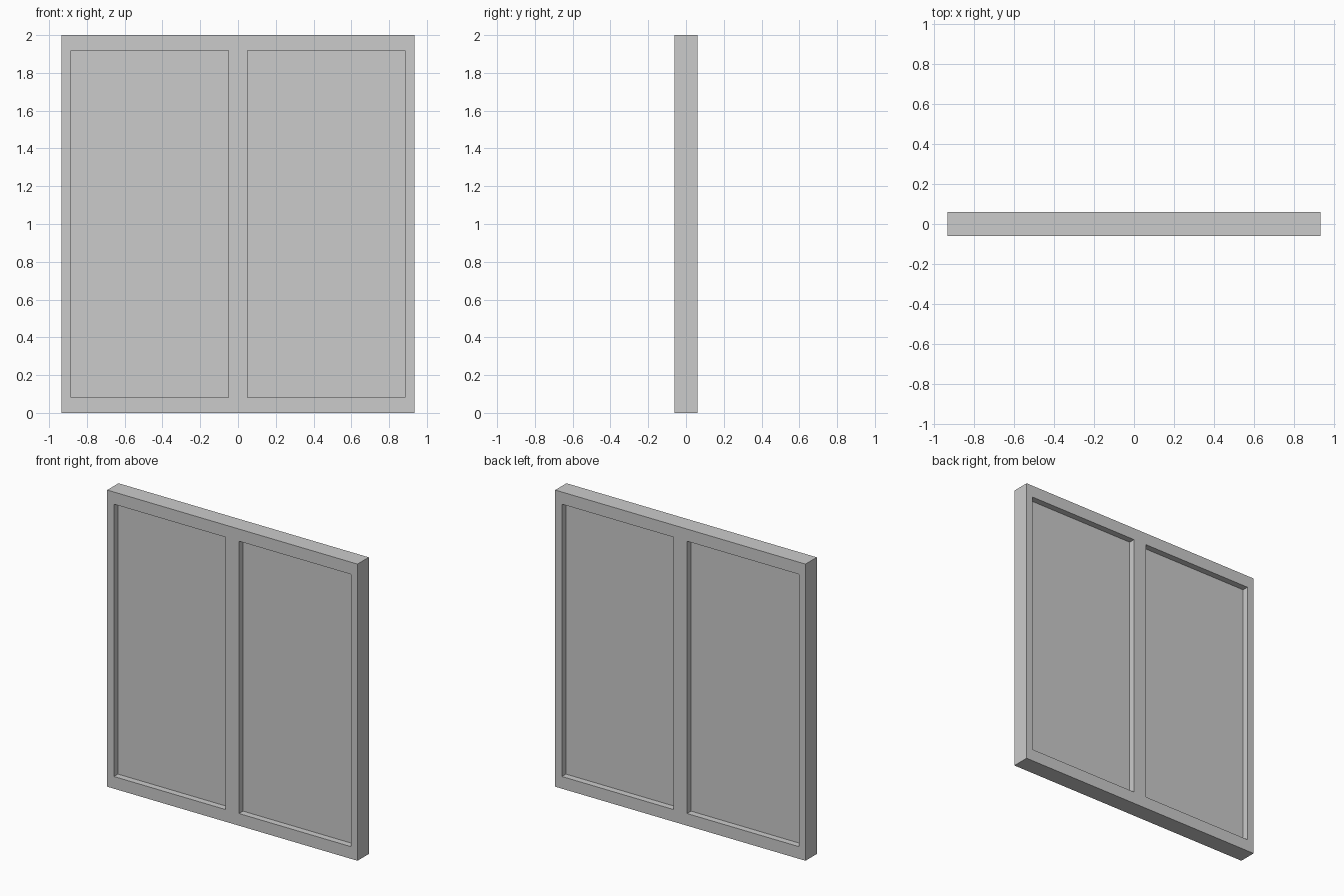
import bpy, bmesh

if "Cube" in bpy.data.objects:
    bpy.data.objects.remove(bpy.data.objects["Cube"])

W, H, D = 0.9333, 2.0, 0.12        # half width, height, frame depth
SIDE, RAIL, MULL = 0.05, 0.082, 0.05  # jamb width, top/bottom rail, half mullion
PANE = 0.034                        # pane thickness


def finish(name, bm):
    bmesh.ops.recalc_face_normals(bm, faces=bm.faces)
    mesh = bpy.data.meshes.new(name)
    bm.to_mesh(mesh)
    bm.free()
    obj = bpy.data.objects.new(name, mesh)
    bpy.context.collection.objects.link(obj)
    return obj


# Frame: a grid of cells minus the two openings, extruded to depth
xs = [-W, -W + SIDE, -MULL, MULL, W - SIDE, W]
zs = [0, RAIL, H - RAIL, H]
bm = bmesh.new()
v = [[bm.verts.new((x, -D / 2, z)) for z in zs] for x in xs]
for i in range(5):
    for j in range(3):
        if j == 1 and i in (1, 3):
            continue
        bm.faces.new((v[i][j], v[i + 1][j], v[i + 1][j + 1], v[i][j + 1]))
ext = bmesh.ops.extrude_face_region(bm, geom=bm.faces[:], use_keep_orig=True)
new_verts = [g for g in ext["geom"] if isinstance(g, bmesh.types.BMVert)]
bmesh.ops.translate(bm, verts=new_verts, vec=(0, D, 0))
finish("window_frame", bm)

# Panes: thin slabs centred in the depth of each opening
pane_w = W - SIDE - MULL
for side, name in ((-1, "left_pane"), (1, "right_pane")):
    bm = bmesh.new()
    bmesh.ops.create_cube(bm, size=1)
    bmesh.ops.scale(bm, verts=bm.verts, vec=(pane_w, PANE, H - 2 * RAIL))
    pane = finish(name, bm)
    pane.location = (side * (MULL + pane_w / 2), 0, H / 2)
